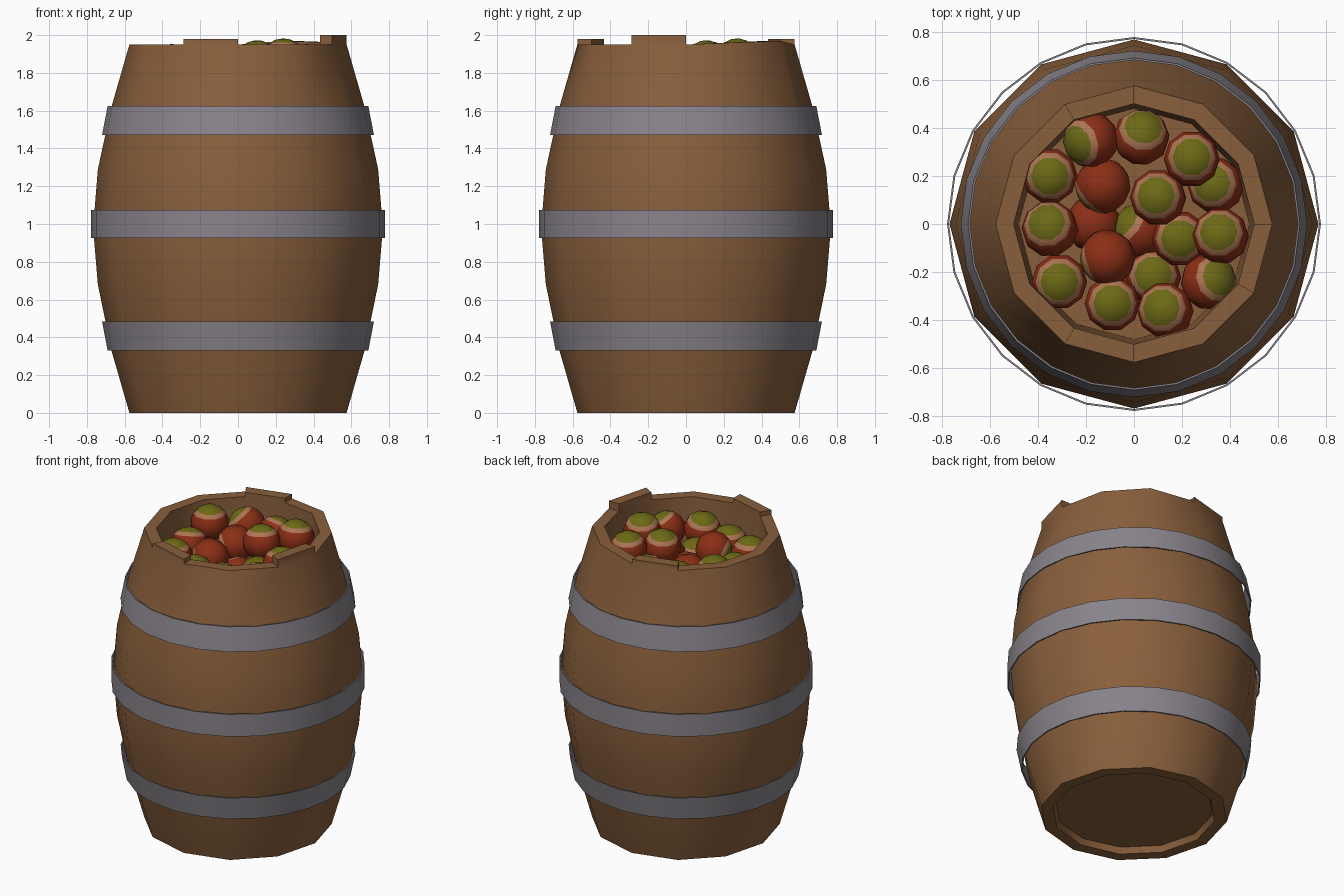
import bpy, bmesh, math
from mathutils import Vector, Matrix

if "Cube" in bpy.data.objects:
    bpy.data.objects.remove(bpy.data.objects["Cube"])


def material(name, rgb):
    m = bpy.data.materials.new(name)
    m.diffuse_color = (*rgb, 1)
    m.use_nodes = True
    m.node_tree.nodes["Principled BSDF"].inputs["Base Color"].default_value = m.diffuse_color
    return m


WOOD = material("brown wood", (0.25, 0.114, 0.045))
METAL = material("grey metal", (0.25, 0.23, 0.26))
RED = material("apple red", (0.26, 0.028, 0.008))
CREAM = material("apple cream", (0.42, 0.18, 0.09))
GREEN = material("apple green", (0.15, 0.14, 0.008))


def lathe(profile, sides, closed=False):
    """Revolve (radius, z) points around z; open ends are capped or join at a pole."""
    bm = bmesh.new()
    rings = []
    for r, z in profile:
        if r == 0:
            rings.append([bm.verts.new((0, 0, z))] * sides)
        else:
            rings.append([bm.verts.new((r * math.cos(2 * math.pi * i / sides),
                                        r * math.sin(2 * math.pi * i / sides), z))
                          for i in range(sides)])
    pairs = list(zip(rings, rings[1:]))
    if closed:
        pairs.append((rings[-1], rings[0]))
    bands = []
    for a, b in pairs:
        band = []
        for i in range(sides):
            j = (i + 1) % sides
            vs = list(dict.fromkeys((a[i], a[j], b[j], b[i])))
            band.append(bm.faces.new(vs))
        bands.append(band)
    return bm, bands, rings


def finish(bm, name, mats, angle):
    bmesh.ops.recalc_face_normals(bm, faces=bm.faces[:])
    me = bpy.data.meshes.new(name)
    bm.to_mesh(me)
    bm.free()
    for m in mats:
        me.materials.append(m)
    ob = bpy.data.objects.new(name, me)
    bpy.context.collection.objects.link(ob)
    bpy.ops.object.select_all(action='DESELECT')
    ob.select_set(True)
    bpy.context.view_layer.objects.active = ob
    bpy.ops.object.shade_smooth_by_angle(angle=math.radians(angle))
    return ob


# Barrel body: twelve staves, recessed bottom, hollow top with a false floor
profile = [(0, 0.04), (0.485, 0.04), (0.5, 0), (0.575, 0), (0.67, 0.33),
           (0.742, 0.68), (0.767, 0.98), (0.742, 1.29), (0.67, 1.62),
           (0.575, 1.95), (0.5, 1.95), (0.48, 1.55), (0, 1.55)]
bm, bands, rings = lathe(profile, 12)
for k in (9, 10):                       # two rim corners sit slightly higher
    rings[k][1].co.z += 0.012
    rings[k][2].co.z += 0.02
for i, rise in ((3, 0.03), (8, 0.03), (11, 0.05)):   # raised stave ends
    out = bmesh.ops.extrude_discrete_faces(bm, faces=[bands[9][i]])
    for v in out["faces"][0].verts:
        v.co.z = 1.95 + rise
finish(bm, "barrel_body", [WOOD], 40)

# Three metal hoops
for name, r0, z0, r1, z1 in (("lower_hoop", 0.69, 0.33, 0.72, 0.485),
                             ("middle_hoop", 0.777, 0.925, 0.777, 1.075),
                             ("upper_hoop", 0.72, 1.47, 0.69, 1.625)):
    t = 0.008
    bm, _, _ = lathe([(r0, z0), (r1, z1), (r1 - t, z1), (r0 - t, z0)], 24, closed=True)
    finish(bm, name, [METAL], 30)

# Apples: x, y, z of the centre, then the direction the green crown points
APPLES = [
    (-0.18, 0.35, 1.81, -.65, -.2, .7), (0.03, 0.36, 1.80, .1, .5, .85),
    (0.24, 0.27, 1.87, 0, .1, 1), (-0.35, 0.20, 1.84, 0, 0, 1),
    (-0.13, 0.16, 1.77, -.7, -.6, -.3), (0.10, 0.11, 1.86, -.1, .1, 1),
    (0.34, 0.16, 1.73, -.2, .1, 1), (-0.35, -0.02, 1.77, -.15, .3, .9),
    (-0.17, 0.0, 1.67, .2, -.2, -1), (0.02, -0.03, 1.67, -.7, .5, .5),
    (0.19, -0.06, 1.73, 0, 0, 1), (0.36, -0.05, 1.84, -.1, .2, 1),
    (-0.11, -0.14, 1.80, -.9, -.3, -.3), (0.08, -0.22, 1.68, 0, .1, 1),
    (-0.31, -0.24, 1.79, 0, 0, 1), (-0.09, -0.33, 1.77, 0, 0, 1),
    (0.13, -0.36, 1.79, -.2, .15, 1), (0.31, -0.24, 1.79, .5, .2, .8),
]
POLAR = (0, 22, 42, 57, 78, 102, 128, 154, 180)
R = 0.118
for n, a in enumerate(APPLES):
    prof = [(R * math.sin(math.radians(p)) if 0 < p < 180 else 0,
             R * 0.96 * math.cos(math.radians(p))) for p in POLAR]
    bm, bands, _ = lathe(prof, 10)
    for b, band in enumerate(bands):    # green crown, cream ring, red below
        for f in band:
            f.material_index = 2 if b < 2 else 1 if b == 2 else 0
    turn = Vector((0, 0, 1)).rotation_difference(Vector(a[3:]).normalized())
    bmesh.ops.transform(bm, verts=bm.verts[:],
                        matrix=Matrix.Translation(a[:3]) @ turn.to_matrix().to_4x4())
    finish(bm, f"apple_{n + 1}", [RED, CREAM, GREEN], 60)
